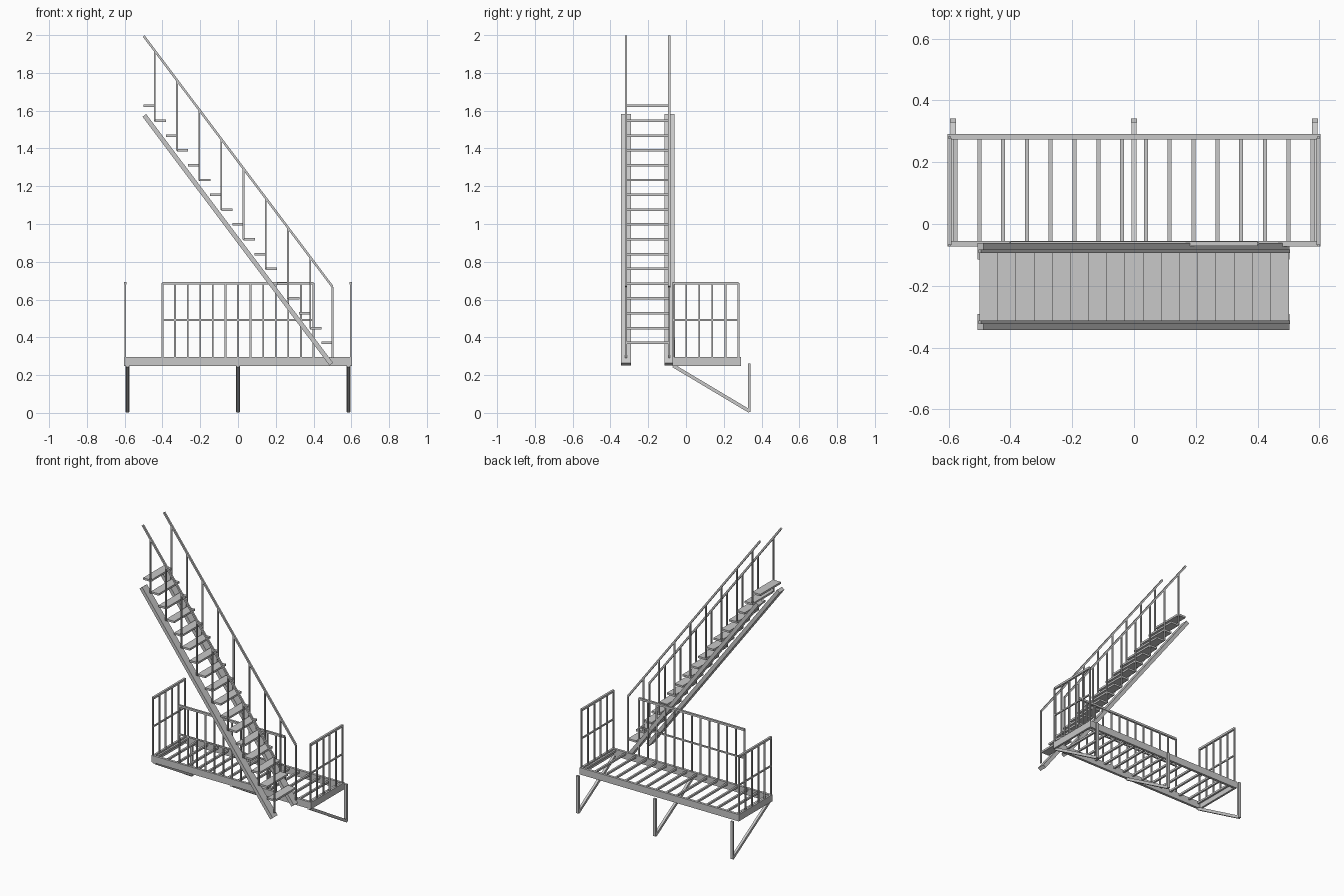
import bpy, bmesh
from mathutils import Vector, Matrix

cube = bpy.data.objects.get("Cube")
if cube:
    bpy.data.objects.remove(cube, do_unlink=True)

steel = bpy.data.materials.new("light grey steel")
steel.use_nodes = True
grey = (0.58, 0.58, 0.58, 1)
steel.diffuse_color = grey
steel.node_tree.nodes["Principled BSDF"].inputs["Base Color"].default_value = grey


def beam(bm, start, end, width, depth):
    """Square-cut bar between two points; width is across the bar, level."""
    a, b = Vector(start), Vector(end)
    along = (b - a).normalized()
    across = Vector((0, 1, 0)) if abs(along.y) < 0.01 else Vector((1, 0, 0))
    third = along.cross(across)
    m = Matrix((across * width, third * depth, b - a)).transposed().to_4x4()
    m.translation = (a + b) / 2
    bmesh.ops.create_cube(bm, size=1, matrix=m)


def build(name, bars):
    bm = bmesh.new()
    for bar in bars:
        beam(bm, *bar)
    bmesh.ops.recalc_face_normals(bm, faces=bm.faces)
    mesh = bpy.data.meshes.new(name)
    bm.to_mesh(mesh)
    bm.free()
    mesh.materials.append(steel)
    obj = bpy.data.objects.new(name, mesh)
    bpy.context.collection.objects.link(obj)


def railing(name, start, end, gaps):
    """Upright bars with a middle rail and a thicker top rail."""
    a, b = Vector(start), Vector(end)
    up = Vector((0, 0, 1))
    bars = []
    for i in range(gaps + 1):
        p = a.lerp(b, i / gaps)
        bars.append((p, p + up * 0.40, 0.009, 0.009))
    bars.append((a + up * 0.205, b + up * 0.205, 0.009, 0.009))
    bars.append((a + up * 0.40, b + up * 0.40, 0.014, 0.014))
    build(name, bars)


# Platform frame and slats
back, front, side, level = 0.282, -0.064, 0.597, 0.272
build("platform_frame", [
    ((-0.604, back, level), (0.604, back, level), 0.017, 0.047),
    ((-0.604, front, level), (0.604, front, level), 0.017, 0.047),
    ((-side, front, level), (-side, back, level), 0.014, 0.046),
    ((side, front, level), (side, back, level), 0.014, 0.046),
])
slat_gap = 0.077
build("platform_slats", [
    ((x, front, 0.284), (x, back, 0.284), 0.013, 0.013)
    for x in [(i - 7.5) * slat_gap for i in range(16)]
])

# Guard railings on three sides
railing("front_railing", (-0.4, front, 0.287), (0.4, front, 0.287), 12)
for name, s in (("left", 1), ("right", -1)):
    railing(name + "_railing", (s * side, -0.068, 0.287), (s * side, 0.278, 0.287), 5)

# Braces below the platform
for name, x in (("right", -0.585), ("middle", 0), ("left", 0.585)):
    build(name + "_brace", [
        ((x, -0.068, 0.25), (x, 0.336, 0.009), 0.017, 0.018),
        ((x, 0.335, 0.006), (x, 0.335, 0.262), 0.014, 0.019),
    ])

# Stair treads
rise, run = 0.0784, 0.0588
build("stair_treads", [
    ((-0.5 + i * run, -0.201, 1.625 - i * rise),
     (-0.44 + i * run, -0.201, 1.625 - i * rise), 0.224, 0.013)
    for i in range(17)
])

# Stringers and handrails on both sides of the stair
for name, y, rail_y in (("front", -0.317, -0.318), ("back", -0.088, -0.088)):
    build(name + "_stringer", [((-0.496, y, 1.575), (0.494, y, 0.258), 0.053, 0.024)])
    bars = [((-0.499, rail_y, 1.995), (0.5, rail_y, 0.668), 0.012, 0.012)]
    for i in range(9):
        x = -0.441 + 2 * run * i
        foot = 1.545 - 2 * rise * i
        bars.append(((x, rail_y, foot), (x, rail_y, 1.994 - 1.328 * (x + 0.5)), 0.009, 0.009))
    build(name + "_handrail", bars)
